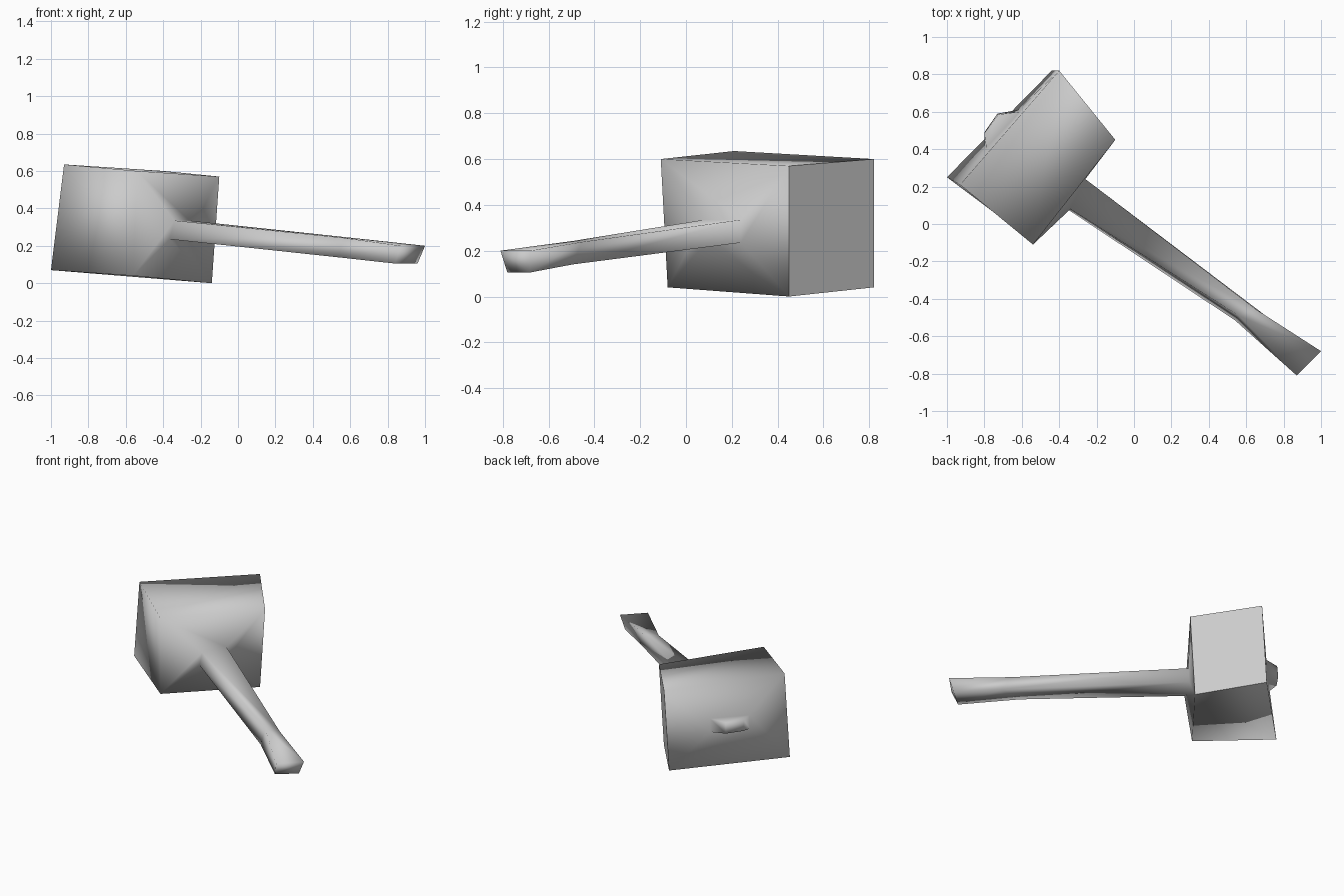
import bpy
import bmesh

if "Cube" in bpy.data.objects:
    bpy.data.objects.remove(bpy.data.objects["Cube"])

grey = bpy.data.materials.new("plain_grey")
grey.diffuse_color = (0.6, 0.6, 0.6, 1.0)
grey.use_nodes = True
grey.node_tree.nodes["Principled BSDF"].inputs["Base Color"].default_value = grey.diffuse_color

bm = bmesh.new()


def ring(*points):
    """Four corners: top left, top right, bottom right, bottom left."""
    return [bm.verts.new(p) for p in points]


def bridge(a, b):
    """Join two four-cornered rings with quads."""
    return [bm.faces.new((a[i], a[(i + 1) % 4], b[(i + 1) % 4], b[i]))
            for i in range(4)]


# Head block: the handle side and the back side, each left to right
handle_side = ring((-0.54, -0.11, 0.60), (-0.10, 0.45, 0.57),
                   (-0.14, 0.45, 0.00), (-0.56, -0.08, 0.04))
back_side = ring((-0.93, 0.21, 0.635), (-0.40, 0.82, 0.60),
                 (-0.44, 0.82, 0.04), (-1.00, 0.25, 0.07))
head_faces = bridge(handle_side, back_side)
striking_face = head_faces[1]

# Handle: root on the head, narrow grip, flared end
root = ring((-0.34, 0.08, 0.335), (-0.26, 0.24, 0.335),
            (-0.27, 0.24, 0.235), (-0.365, 0.085, 0.235))
grip = ring((0.56, -0.49, 0.243), (0.65, -0.455, 0.238),
            (0.71, -0.495, 0.14), (0.54, -0.515, 0.138))
end = ring((0.87, -0.81, 0.20), (1.00, -0.68, 0.20),
           (0.96, -0.68, 0.105), (0.84, -0.78, 0.105))
for a, b in ((handle_side, root), (root, grip), (grip, end)):
    bridge(a, b)
bm.faces.new(end)

# Knob where the handle comes out of the back
knob_base = ring((-0.79, 0.41, 0.375), (-0.61, 0.60, 0.375),
                 (-0.62, 0.61, 0.285), (-0.80, 0.42, 0.285))
knob_tip = ring((-0.80, 0.485, 0.37), (-0.725, 0.585, 0.37),
                (-0.73, 0.59, 0.295), (-0.80, 0.49, 0.295))
bridge(back_side, knob_base)
bridge(knob_base, knob_tip)
bm.faces.new(knob_tip)

# Soft shading all over, except the flat striking face
bmesh.ops.recalc_face_normals(bm, faces=bm.faces)
for face in bm.faces:
    face.smooth = True
striking_face.smooth = False
for edge in striking_face.edges:
    edge.smooth = False

mesh = bpy.data.meshes.new("mallet")
bm.to_mesh(mesh)
bm.free()
mesh.materials.append(grey)
mallet = bpy.data.objects.new("mallet", mesh)
bpy.context.collection.objects.link(mallet)
